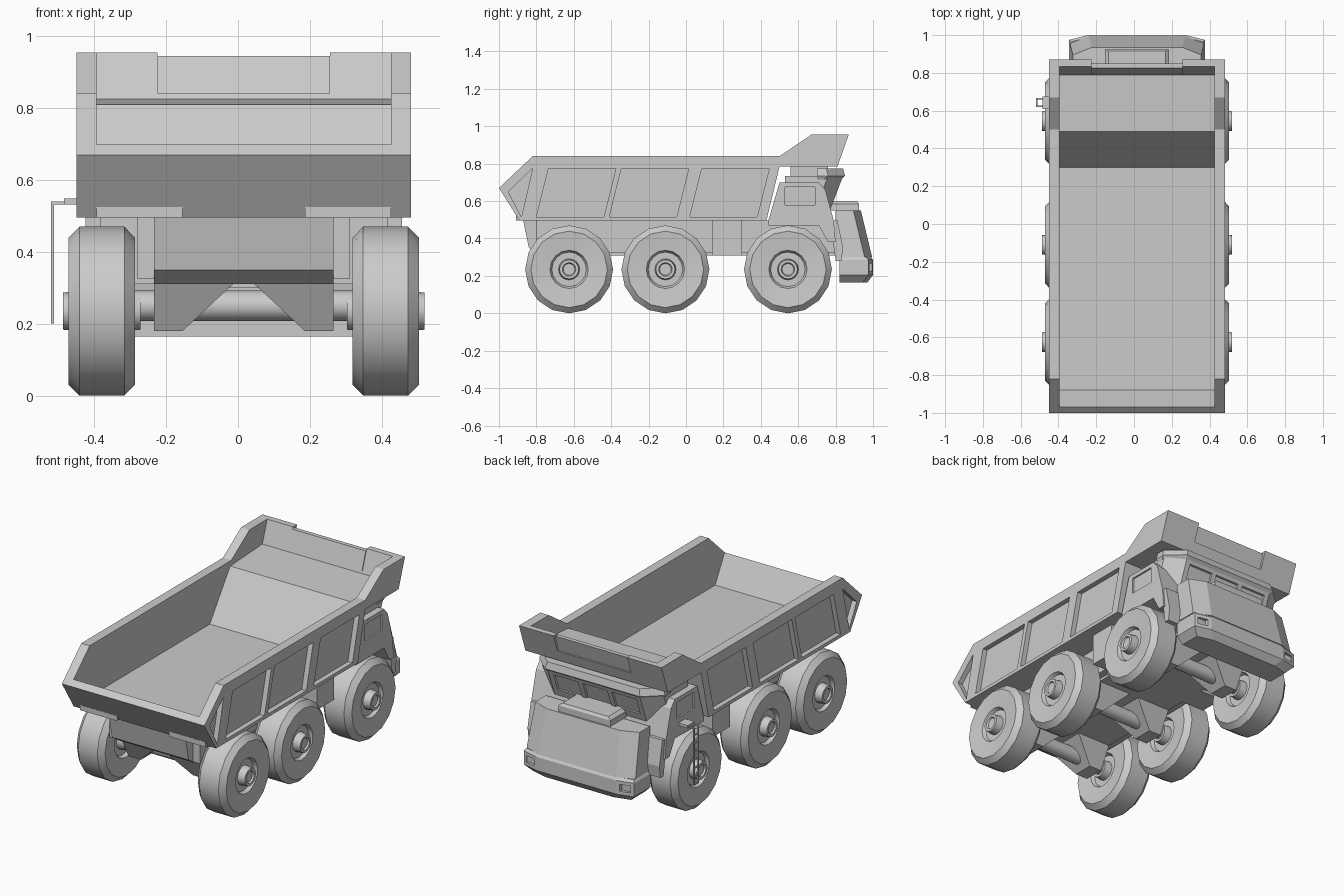
import bpy, bmesh, math
from mathutils import Matrix

start_cube = bpy.data.objects.get("Cube")
if start_cube:
    bpy.data.objects.remove(start_cube, do_unlink=True)

SIDES = (-1, 1)
CENTRE_LINE = .016        # the ladder on one side shifts the body
BED, FLOOR, DECK, SHELF, RIM, CREST = .495, .54, .785, .81, .84, .955
BODY_HALF, INNER_HALF, NOTCH_HALF = .465, .41, .24
FRAME_HALF, CAB_HALF = .25, .44
FRAME_BOTTOM, ROOF, BONNET_TOP = .31, .735, .55
WHEEL_RADIUS, WHEEL_WIDTH, WHEEL_X = .235, .185, .395

grey = bpy.data.materials.new("light grey")
grey.use_nodes = True
grey.diffuse_color = (.6, .6, .6, 1)
shader = grey.node_tree.nodes["Principled BSDF"]
shader.inputs["Base Color"].default_value = grey.diffuse_color


def activate(ob):
    bpy.ops.object.select_all(action='DESELECT')
    ob.select_set(True)
    bpy.context.view_layer.objects.active = ob


def finish(name, bm):
    bmesh.ops.recalc_face_normals(bm, faces=bm.faces)
    mesh = bpy.data.meshes.new(name)
    bm.to_mesh(mesh)
    bm.free()
    mesh.materials.append(grey)
    ob = bpy.data.objects.new(name, mesh)
    ob.location.x = CENTRE_LINE
    bpy.context.scene.collection.objects.link(ob)
    return ob


def prism(name, left, right, profile):
    """Extrude a (y, z) profile sideways."""
    bm = bmesh.new()
    face = bm.faces.new([bm.verts.new((left, y, z)) for y, z in profile])
    result = bmesh.ops.extrude_face_region(bm, geom=[face])
    moved = [g for g in result["geom"] if isinstance(g, bmesh.types.BMVert)]
    bmesh.ops.translate(bm, verts=moved, vec=(right - left, 0, 0))
    return finish(name, bm)


def slab(name, half_width, profile):
    return prism(name, -half_width, half_width, profile)


def pair(name, inner, outer, profile):
    for side in SIDES:
        prism(name, side * inner, side * outer, profile)


def rect(back, front, bottom, top):
    return [(back, bottom), (front, bottom), (front, top), (back, top)]


def hull(name, points):
    bm = bmesh.new()
    for point in points:
        bm.verts.new(point)
    bmesh.ops.convex_hull(bm, input=bm.verts)
    bmesh.ops.dissolve_limit(bm, angle_limit=math.radians(1), verts=bm.verts, edges=bm.edges)
    return finish(name, bm)


def nose(name, back, corner, levels):
    """Stack (height, half width, front) outlines with clipped front corners."""
    points = []
    for z, half, front in levels:
        for side in SIDES:
            points += [(side * half, back, z), (side * half, front - corner, z),
                       (side * (half - .1), front, z)]
    return hull(name, points)


def cut(ob, cutter):
    mod = ob.modifiers.new("cut", 'BOOLEAN')
    mod.operation, mod.solver, mod.object = 'DIFFERENCE', 'EXACT', cutter
    bpy.context.view_layer.update()
    activate(ob)
    bpy.ops.object.modifier_apply(modifier=mod.name)
    bpy.data.objects.remove(cutter, do_unlink=True)


def cylinder(name, radius, width, centre, bevel, steps):
    """Sideways cylinder with chamfered rims and stepped end caps."""
    bm = bmesh.new()
    bmesh.ops.create_cone(bm, cap_ends=True, segments=16, radius1=radius, radius2=radius,
                          depth=width, matrix=Matrix.Rotation(math.pi / 2, 4, 'Y'))
    caps = [f for f in bm.faces if len(f.verts) > 4]
    rims = [e for f in caps for e in f.edges]
    bmesh.ops.bevel(bm, geom=rims, offset=bevel, segments=1, profile=.5, affect='EDGES')
    for cap in [f for f in bm.faces if len(f.verts) > 4]:
        for thickness, depth in steps:
            bmesh.ops.inset_individual(bm, faces=[cap], thickness=thickness, depth=depth,
                                       use_even_offset=True)
    bmesh.ops.translate(bm, verts=bm.verts, vec=centre)
    ob = finish(name, bm)
    activate(ob)
    bpy.ops.object.shade_smooth_by_angle(angle=math.radians(35))


# Dump body: solid outline, hollowed, notched at the crest
body = slab("dump_body", BODY_HALF, [
    (-1, .67), (-.82, RIM), (.5, RIM), (.67, CREST), (.87, CREST),
    (.81, DECK), (.5, DECK), (.43, BED), (-.89, BED)])
cut(body, slab("hollow_cutter", INNER_HALF, [
    (-.88, FLOOR), (.3, FLOOR), (.49, SHELF), (.79, SHELF + .015), (.85, 1), (-1, 1), (-.97, .7)]))
cut(body, slab("notch_cutter", NOTCH_HALF, rect(.7, .9, .85, 1)))
slab("crest_panel", NOTCH_HALF, [(.79, RIM), (.82, RIM), (.85, .945), (.825, .945)])

# Recessed side panels: slanted bays and a triangle at the tail
low, high, bay, slant = BED + .02, DECK - .01, .36, .065
bays = [[(y, low), (y + bay, low), (y + bay + slant, high), (y + slant, high)]
        for y in (-.8, -.41, .02)]
bays.append([(-.95, .65), (-.82, high), (-.88, low)])
for side in SIDES:
    for outline in bays:
        cut(body, prism("bay_cutter", side * (BODY_HALF - .03), side, outline))
pair("tail_filler", .17, INNER_HALF, rect(-.91, -.86, BED, BED + .03))

# Chassis and tanks
slab("chassis", FRAME_HALF, [(-.87, BED), (-.84, .35), (-.78, FRAME_BOTTOM),
                             (RIM, FRAME_BOTTOM), (RIM, BED)])
slab("chassis_rails", FRAME_HALF + .045, rect(-.8, .8, FRAME_BOTTOM + .015, BED))
pair("side_tank", FRAME_HALF, .4, rect(.14, .3, FRAME_BOTTOM, BED))

# Wheels, axles and hanging suspension brackets
rim_steps = [(.1, -.01), (.01, -.02), (.035, 0), (.005, .045), (.015, 0), (.005, -.01)]
for y in (-.625, -.11, .545):
    cylinder("axle", .042, WHEEL_X * 2, (0, y, WHEEL_RADIUS + .015), .005, [])
    for side in SIDES:
        cylinder("wheel", WHEEL_RADIUS, WHEEL_WIDTH, (side * WHEEL_X, y, WHEEL_RADIUS),
                 .03, rim_steps)
        top = [(side * x, y + reach, FRAME_BOTTOM)
               for x in (.03, FRAME_HALF) for reach in (-.13, .13)]
        foot = [(side * x, y + reach, .18)
                for x in (.17, FRAME_HALF) for reach in (-.06, .06)]
        hull("suspension_bracket", top + foot)

# Cab with recessed side windows and front fenders
cab = slab("cab", CAB_HALF, [(.44, BED), (.5, .7), (.71, .7), (.745, .66), (.79, BED),
                             (.8, .38), (.76, .38), (.71, .47), (.44, .47)])
for side in SIDES:
    cut(cab, prism("window_cutter", side * (CAB_HALF - .01), side, rect(.53, .69, .58, .675)))
pair("front_fender", FRAME_HALF, CAB_HALF - .01,
     [(.77, BED), (.81, BED), (.84, .35), (.83, .28), (.8, .28)])

# Forward-leaning windscreen with three recessed panes, visor above
windscreen = nose("windscreen_block", .53, .08, [(BONNET_TOP, .4, .77), (ROOF, .4, RIM)])
for x in (-.19, 0, .19):
    cut(windscreen, prism("pane_cutter", x - .08, x + .08,
                          [(.776, .6), (.813, .7), (.9, .7), (.9, .6)]))
nose("visor", .7, .09, [(.715, .4, .83), (ROOF, .41, .85), (.775, .4, RIM)])
slab("cab_mount", .3, rect(.56, .76, .7, .8))

# Bonnet, vent and bumper with lamp recesses
nose("bonnet", .8, .04, [(BONNET_TOP, .34, .935), (.3, .355, .995)])
nose("bonnet_vent", .77, 0, [(BONNET_TOP, .17, .925), (.585, .17, .925), (.6, .15, .915)])
bumper = nose("bumper", .82, .025, [
    (.165, .32, .97), (.205, .36, 1), (.285, .36, 1), (.3, .35, .99)])
for side in SIDES:
    cut(bumper, prism("lamp_cutter", side * .28, side * .34, rect(.972, 1.1, .225, .265)))

# Access ladder on one side
ladder_x, bar, ladder_top, ladder_foot = -.536, .008, .54, .2
rail_back, rail_front, rungs = .62, .66, 7
for y in (rail_back, rail_front):
    prism("ladder_rail", ladder_x, ladder_x + bar, rect(y, y + bar, ladder_foot, ladder_top))
    prism("ladder_arm", ladder_x, -CAB_HALF, rect(y, y + bar, ladder_top - bar, ladder_top))
for i in range(rungs):
    z = ladder_foot + (ladder_top - ladder_foot) * i / rungs
    prism("ladder_rung", ladder_x, ladder_x + bar, rect(rail_back, rail_front, z, z + bar))
prism("ladder_bracket", -.5, -CAB_HALF, rect(.61, .675, ladder_top - bar, ladder_top + bar))
